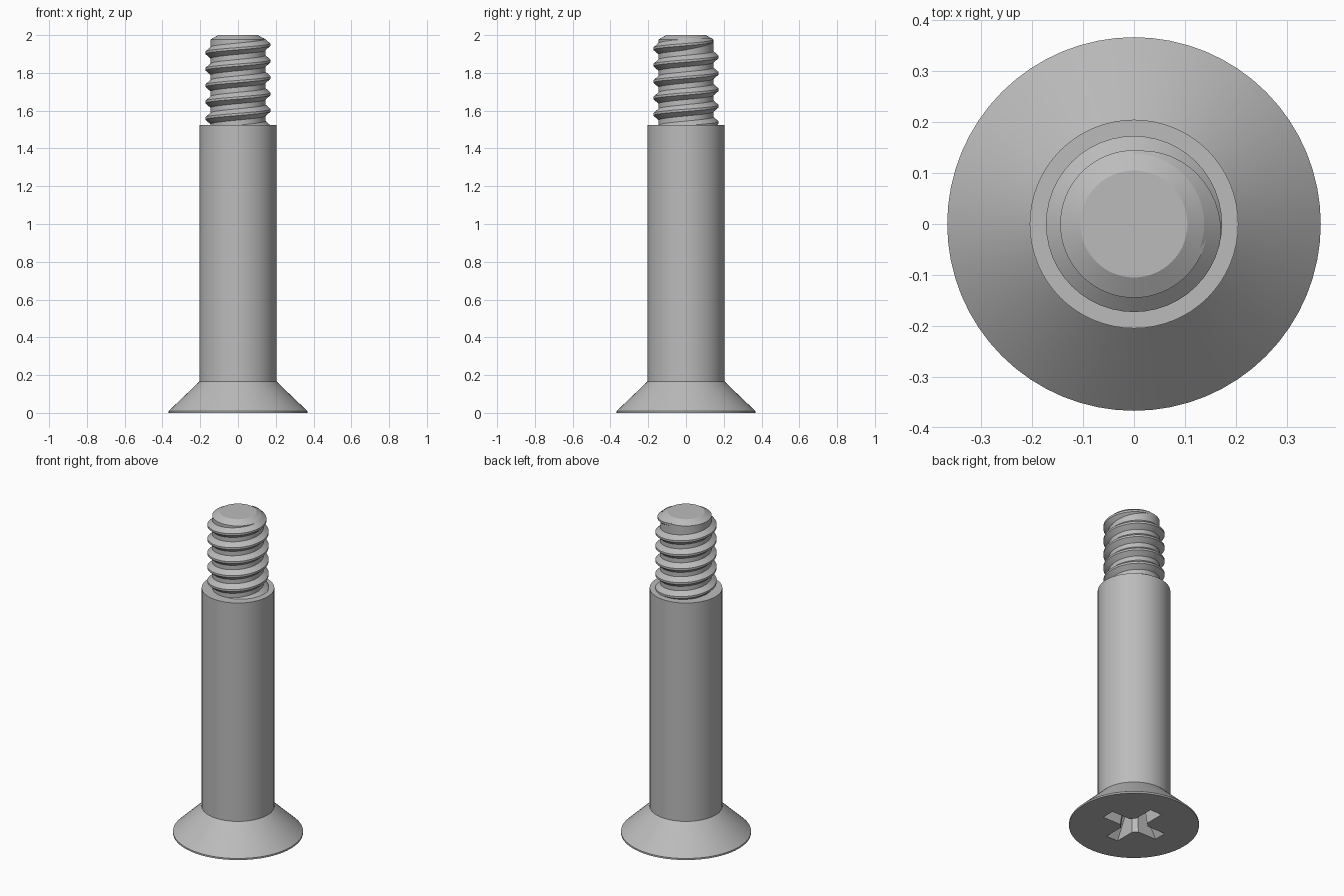
import bpy, bmesh, math
from math import cos, sin, pi, radians

if "Cube" in bpy.data.objects:
    bpy.data.objects.remove(bpy.data.objects["Cube"])

SEG = 64
steel = bpy.data.materials.new("grey steel")
steel.use_nodes = True
GREY = (0.5, 0.5, 0.5, 1)
steel.diffuse_color = GREY
steel.node_tree.nodes["Principled BSDF"].inputs["Base Color"].default_value = GREY


def finish(name, bm):
    bmesh.ops.recalc_face_normals(bm, faces=bm.faces)
    mesh = bpy.data.meshes.new(name)
    bm.to_mesh(mesh)
    bm.free()
    obj = bpy.data.objects.new(name, mesh)
    bpy.context.collection.objects.link(obj)
    mesh.materials.append(steel)
    return obj


def loft(bm, rings, closed=True):
    """Skin a list of closed vertex rings and cap both ends."""
    rings = [[bm.verts.new(p) for p in ring] for ring in rings]
    n = len(rings[0])
    for a, b in zip(rings, rings[1:]):
        for i in range(n):
            j = (i + 1) % n
            bm.faces.new((a[i], a[j], b[j], b[i]))
    bm.faces.new(rings[0])
    bm.faces.new(rings[-1])


def smooth(obj):
    bpy.ops.object.select_all(action="DESELECT")
    obj.select_set(True)
    bpy.context.view_layer.objects.active = obj
    bpy.ops.object.shade_smooth_by_angle(angle=radians(25))


# Countersunk head, shank and threaded core turned from one profile
profile = [(0.367, 0), (0.367, 0.01), (0.205, 0.165), (0.205, 1.525),
           (0.145, 1.525), (0.145, 1.977), (0.105, 2.0)]
bm = bmesh.new()
loft(bm, [[(r * cos(2 * pi * i / SEG), r * sin(2 * pi * i / SEG), z)
           for i in range(SEG)] for r, z in profile])
body = finish("screw_body", bm)


# Cross recess in the head: two tapered blades and a centre cone
def tapered_blade(name, turn):
    bm = bmesh.new()
    rings = []
    for z, length, half in ((-0.02, 0.205, 0.042), (0.15, 0.1, 0.03)):
        corners = [(-length, -half), (length, -half), (length, half), (-length, half)]
        rings.append([(x * cos(turn) - y * sin(turn), x * sin(turn) + y * cos(turn), z)
                      for x, y in corners])
    loft(bm, rings)
    return finish(name, bm)


def centre_cone():
    bm = bmesh.new()
    loft(bm, [[(r * cos(pi * i / 4 + pi / 8), r * sin(pi * i / 4 + pi / 8), z)
               for i in range(8)] for r, z in ((0.085, -0.02), (0.06, 0.155), (0.005, 0.18))])
    return finish("recess_centre_cutter", bm)


cutters = [tapered_blade("recess_cutter_a", 0), tapered_blade("recess_cutter_b", pi / 2),
           centre_cone()]
for cutter in cutters:
    mod = body.modifiers.new(cutter.name, "BOOLEAN")
    mod.operation = "DIFFERENCE"
    mod.solver = "EXACT"
    mod.object = cutter
bpy.context.view_layer.objects.active = body
for mod in list(body.modifiers):
    bpy.ops.object.modifier_apply(modifier=mod.name)
for cutter in cutters:
    bpy.data.objects.remove(cutter)
smooth(body)

# Right-handed thread ridge that fades out near the tip
PITCH = 0.087
CREST, ROOT, BASE_R = 0.173, 0.145, 0.138
STEPS = 48
end = pi / 2
start = end - 2 * pi * 5.75
count = round(STEPS * (end - start) / (2 * pi))
rings = []
for k in range(count + 1):
    t = start + (end - start) * k / count
    z = 1.95 + PITCH * t / (2 * pi)
    fade = min(1, (end - t) / (pi * 0.55))
    crest = ROOT - 0.002 + (CREST - ROOT + 0.002) * fade
    half = 0.012 + 0.024 * fade
    section = [(BASE_R, -half), (crest, -0.006), (crest, 0.006), (BASE_R, half)]
    rings.append([(r * cos(t), r * sin(t), z + dz) for r, dz in section])
bm = bmesh.new()
loft(bm, rings)
smooth(finish("screw_thread", bm))
